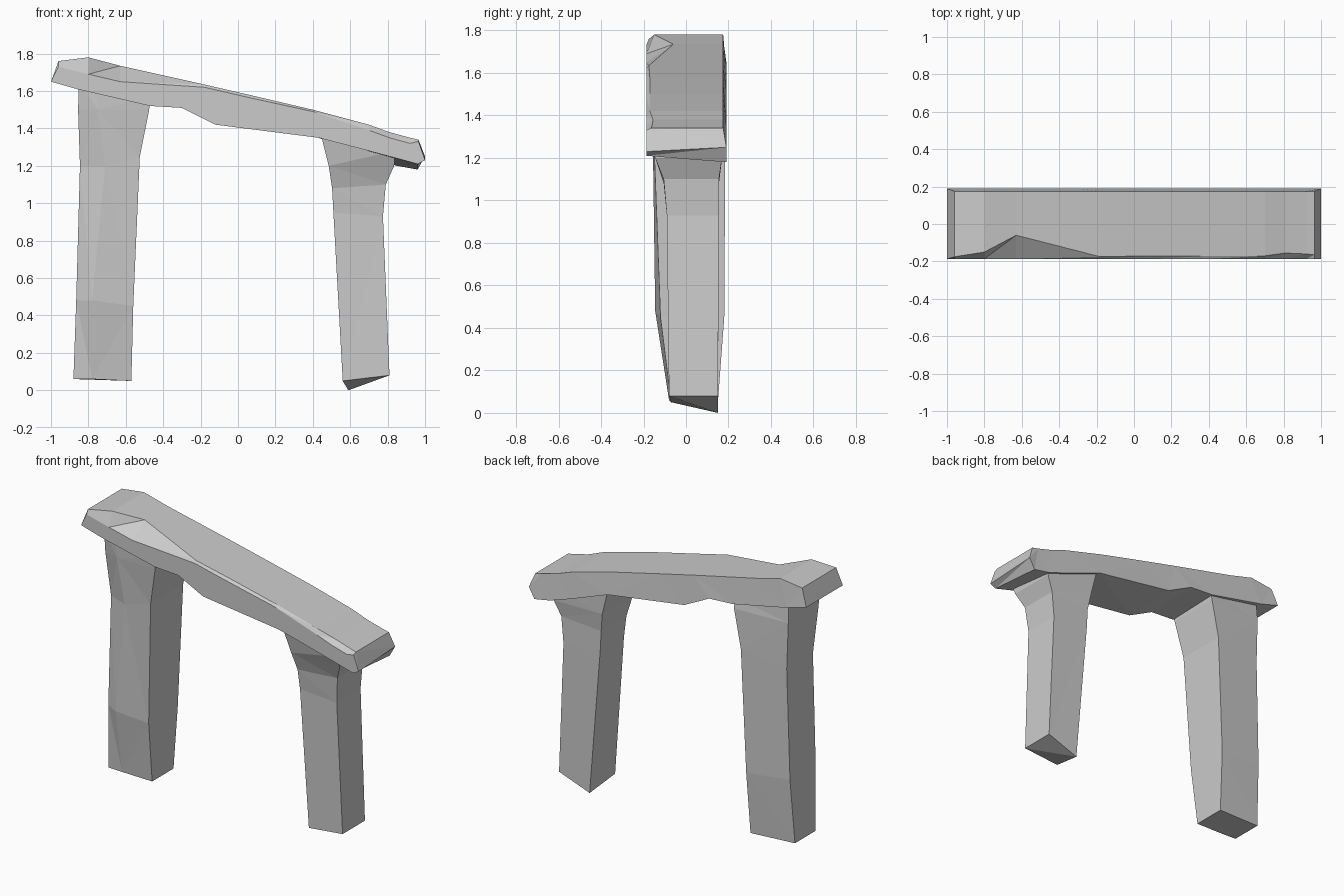
import bpy, bmesh


def loft(name, rings):
    """Closed solid skinned through rings with equal point counts."""
    bm = bmesh.new()
    loops = [[bm.verts.new(p) for p in ring] for ring in rings]
    n = len(loops[0])
    for a, b in zip(loops, loops[1:]):
        for i in range(n):
            j = (i + 1) % n
            bm.faces.new((a[i], a[j], b[j], b[i]))
    bm.faces.new(loops[0][::-1])
    bm.faces.new(loops[-1])
    bmesh.ops.triangulate(bm, faces=bm.faces[:])
    bmesh.ops.recalc_face_normals(bm, faces=bm.faces[:])
    mesh = bpy.data.meshes.new(name)
    bm.to_mesh(mesh)
    bm.free()
    obj = bpy.data.objects.new(name, mesh)
    bpy.context.collection.objects.link(obj)
    return obj


# Sloping lintel: bottom x, front z, back z | top x, z | chipped front edge z, y of top front edge
lintel_sections = [
    (-1.00, 1.65, 1.65, -0.96, 1.76, 1.73, -0.175),
    (-0.86, 1.61, 1.61, -0.80, 1.78, 1.69, -0.15),
    (-0.47, 1.52, 1.53, -0.63, 1.735, 1.65, -0.06),
    (-0.30, 1.51, 1.52, -0.18, 1.635, 1.62, -0.175),
    (-0.12, 1.42, 1.43, 0.08, 1.575, 1.56, -0.17),
    (0.43, 1.35, 1.35, 0.40, 1.50, 1.49, -0.17),
    (0.70, 1.28, 1.25, 0.70, 1.42, 1.39, -0.17),
    (0.85, 1.24, 1.20, 0.81, 1.38, 1.35, -0.155),
    (0.96, 1.21, 1.18, 0.92, 1.35, 1.32, -0.16),
    (1.00, 1.23, 1.25, 0.965, 1.34, 1.33, -0.165),
]
arch = loft("stone_arch", [
    [(xb, -0.187, zf), (xt, -0.187, ze), (xt, yt, zt), (xt, 0.175, zt), (xb, 0.19, zb)]
    for xb, zf, zb, xt, zt, ze, yt in lintel_sections])

# Left leg: left x, ridge x, right x | left z, right z | front y at left, ridge, right | back y
left_sections = [
    (-0.88, -0.78, -0.57, 0.06, 0.05, -0.075, -0.08, -0.07, 0.15),
    (-0.865, -0.78, -0.56, 0.48, 0.45, -0.10, -0.145, -0.12, 0.18),
    (-0.845, -0.71, -0.525, 1.20, 1.25, -0.10, -0.155, -0.15, 0.185),
    (-0.855, -0.75, -0.475, 1.50, 1.50, -0.145, -0.175, -0.175, 0.183),
    (-0.85, -0.76, -0.47, 1.65, 1.57, -0.165, -0.18, -0.18, 0.172),
]
left_leg = loft("left_leg", [
    [(xl, yl, zl), (xm, ym, zl), (xr, yr, zr), (xr, yb, zr), (xl, yb - 0.015, zl)]
    for xl, xm, xr, zl, zr, yl, ym, yr, yb in left_sections])

# Right leg: slanted foot, then left x, right x, left z, right z, front y, back y
right_sections = [
    (0.51, 0.775, 0.95, 0.93, -0.09, 0.155),
    (0.503, 0.79, 1.08, 1.10, -0.105, 0.155),
    (0.485, 0.835, 1.20, 1.20, -0.145, 0.17),
    (0.44, 0.84, 1.38, 1.28, -0.178, 0.172),
]
foot = [(0.56, -0.07, 0.05), (0.81, -0.08, 0.08), (0.81, 0.15, 0.08), (0.59, 0.15, 0.0)]
right_leg = loft("right_leg", [foot] + [
    [(xl, yf, zl), (xr, yf, zr), (xr, yb, zr), (xl, yb, zl)]
    for xl, xr, zl, zr, yf, yb in right_sections])

# Fuse the legs into the lintel as one carved stone body
bpy.context.view_layer.objects.active = arch
for leg in (left_leg, right_leg):
    mod = arch.modifiers.new("fuse", 'BOOLEAN')
    mod.operation = 'UNION'
    mod.solver = 'EXACT'
    mod.object = leg
    bpy.ops.object.modifier_apply(modifier=mod.name)
    bpy.data.objects.remove(leg)
